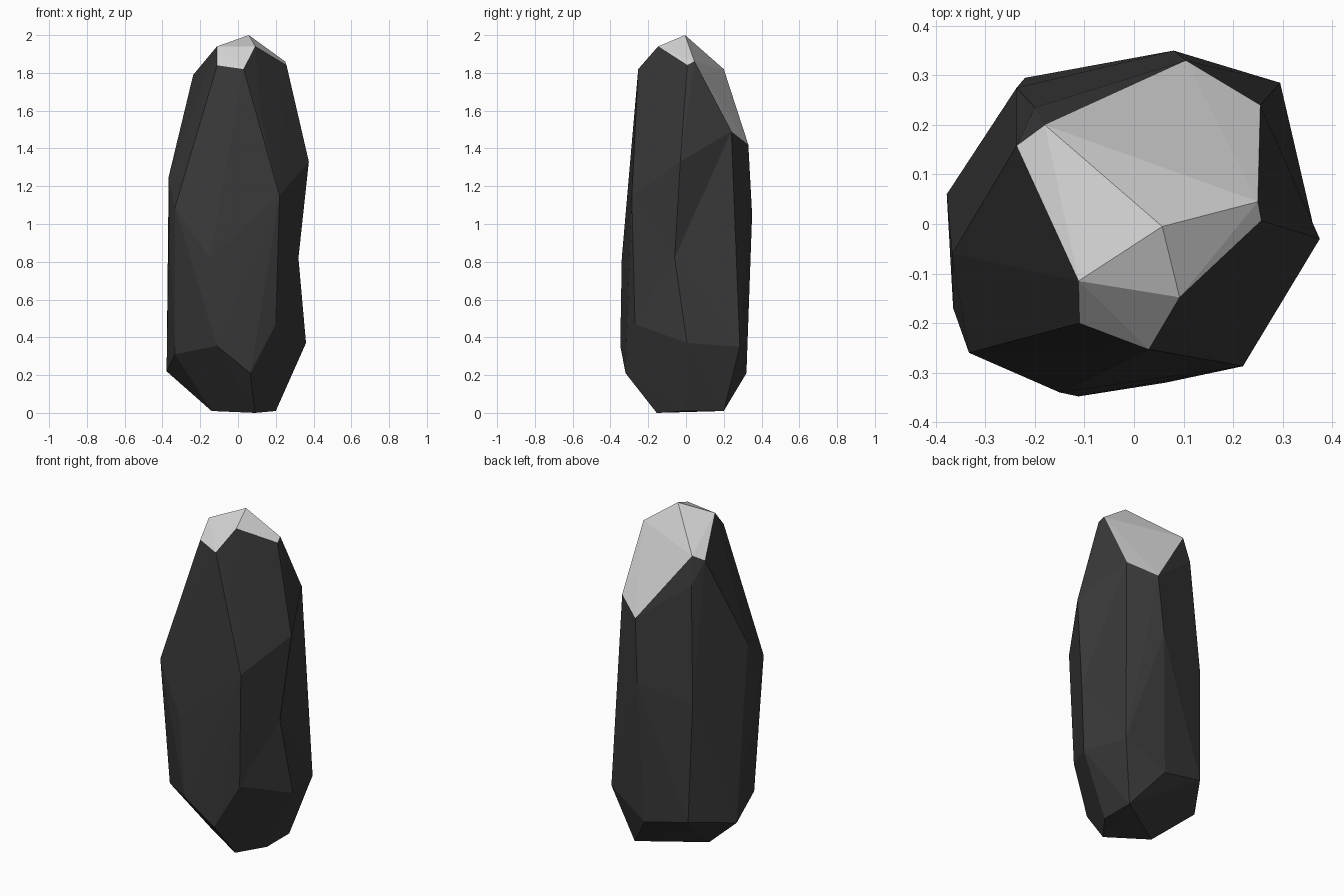
import bpy, bmesh
from mathutils import Vector

cube = bpy.data.objects.get("Cube")
if cube:
    bpy.data.objects.remove(cube)


def material(name, value):
    mat = bpy.data.materials.new(name)
    mat.use_nodes = True
    colour = (value, value, value, 1)
    mat.diffuse_color = colour
    bsdf = mat.node_tree.nodes["Principled BSDF"]
    bsdf.inputs["Base Color"].default_value = colour
    bsdf.inputs["Roughness"].default_value = 0.9
    return mat


def add_ridge(bm, *points):
    """Add the corner points of one upright ridge of the stone."""
    return [bm.verts.new(p) for p in points]


bm = bmesh.new()

# Upright ridges, each listed from the foot to the rim of the cap
left_ridge = add_ridge(bm, (.2, -.01, .01), (.36, .005, .37), (.42, -.05, .82),
                       (.375, -.03, 1.33), (.257, .007, 1.84))
add_ridge(bm, (.2, .2, .01), (.295, .285, .35), (.262, .24, 1.03),
          (.255, .24, 1.49), (.25, .045, 1.86))
add_ridge(bm, (.05, .32, .21), (.08, .35, 1.05), (.105, .33, 1.42))
add_ridge(bm, (-.22, .295, .27), (-.237, .275, .97), (-.2, .235, 1.66), (-.18, .2, 1.82))
add_ridge(bm, (-.14, -.02, .01), (-.378, .06, .22), (-.367, -.06, 1.25), (-.237, .158, 1.79))
add_ridge(bm, (-.333, -.17, .31), (-.365, -.17, 1.02), (-.333, -.26, 1.09),
          (-.2, -.2, 1.5), (-.11, -.2, 1.84))
add_ridge(bm, (-.112, -.348, .355), (-.15, -.34, .82))
add_ridge(bm, (.09, -.155, 0), (.065, -.32, .21), (.2, -.27, .47),
          (.22, -.287, 1.15), (.12, -.25, 1.57), (.03, -.253, 1.82))

# Peak of the cap
add_ridge(bm, (-.112, -.115, 1.94), (.092, -.148, 1.94), (.057, -.005, 2))

# Skin the corners
dent = left_ridge[2]
hull = bmesh.ops.convex_hull(bm, input=bm.verts[:])
unused = [v for v in bm.verts if not v.link_faces]
bmesh.ops.delete(bm, geom=unused, context="VERTS")

# Press the waist of the left ridge inwards
dent.co = Vector((.32, -.06, .82))
bmesh.ops.recalc_face_normals(bm, faces=bm.faces[:])

# Pale cap: the high faces that tilt upwards
for face in bm.faces:
    face.smooth = False
    high = face.calc_center_median().z > 1.5
    face.material_index = int(high and face.normal.z > .36)

mesh = bpy.data.meshes.new("standing_stone")
bm.to_mesh(mesh)
bm.free()
mesh.materials.append(material("dark_stone", .04))
mesh.materials.append(material("pale_cap", .65))
stone = bpy.data.objects.new("standing_stone", mesh)
bpy.context.collection.objects.link(stone)
